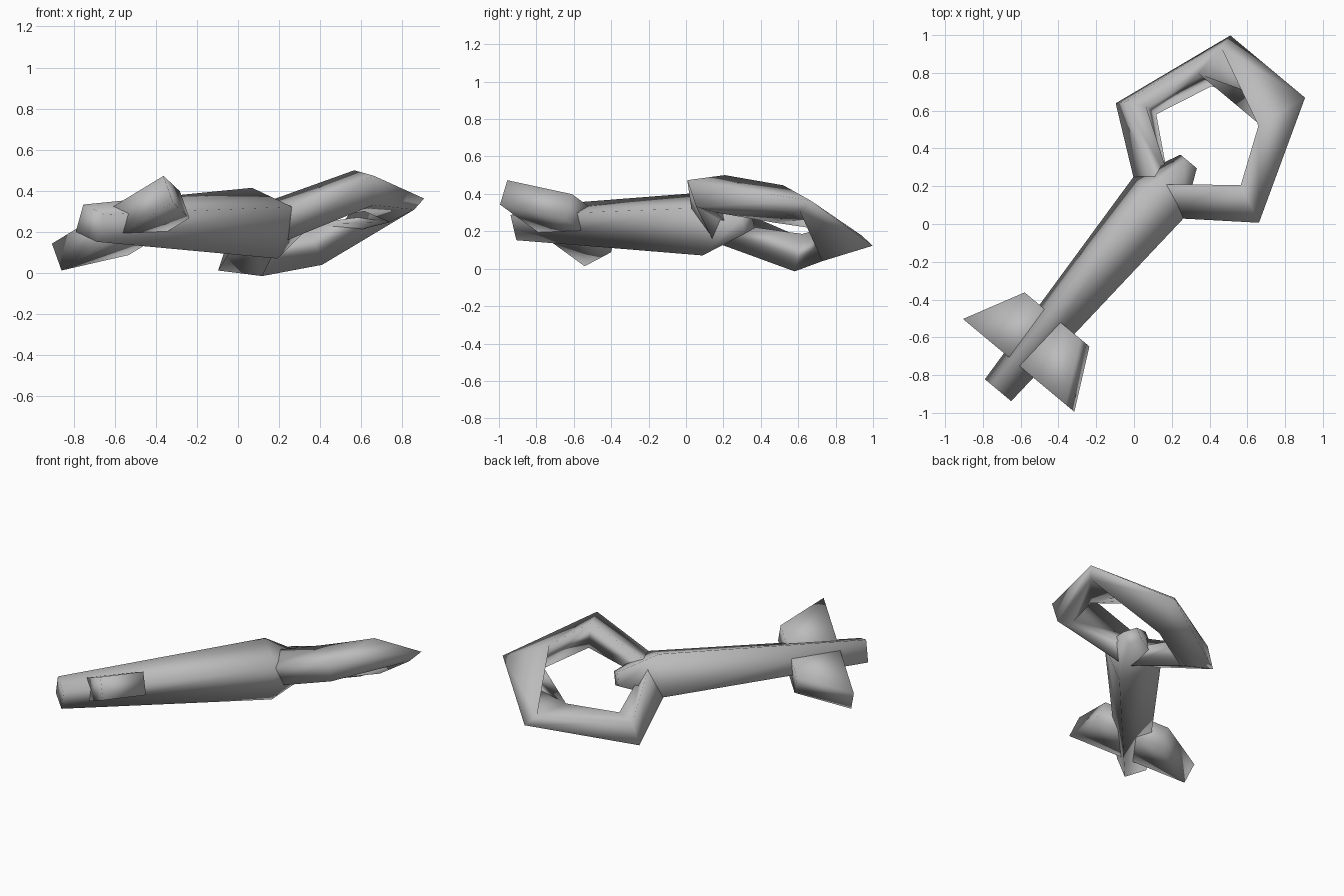
import bpy
import bmesh
import math
from mathutils import Vector

cube = bpy.data.objects.get("Cube")
if cube:
    bpy.data.objects.remove(cube, do_unlink=True)

# Single flat grey
grey = bpy.data.materials.new("plain grey")
grey.use_nodes = True
grey.diffuse_color = (0.5, 0.5, 0.5, 1)
grey.node_tree.nodes["Principled BSDF"].inputs["Base Color"].default_value = (0.5, 0.5, 0.5, 1)

# The key's own frame: along the shaft, across the ring, and out of its plane
TILT = math.radians(25)
CENTRE = Vector((0.13, 0.14, 0.243))
ALONG = Vector((0.64, 0.768, 0))
SIDE = Vector((0.768, -0.64, 0))
UP = Vector((0, 0, 1))
ACROSS = SIDE * math.cos(TILT) + UP * math.sin(TILT)
OUT = UP * math.cos(TILT) - SIDE * math.sin(TILT)


def place(p):
    return CENTRE + ALONG * p[0] + ACROSS * p[1] + OUT * p[2]


def half_turn(p):
    """Turn a point half way round the shaft axis."""
    return (p[0], -p[1], -p[2])


def loft(name, sections, closed=False):
    """Skin a row of four-sided sections, as a ring or with capped ends."""
    bm = bmesh.new()
    rows = [[bm.verts.new(place(p)) for p in sec] for sec in sections]
    pairs = list(zip(rows, rows[1:]))
    if closed:
        pairs.append((rows[-1], rows[0]))
    else:
        bm.faces.new(rows[0])
        bm.faces.new(rows[-1])
    for a, b in pairs:
        for i in range(4):
            j = (i + 1) % 4
            bm.faces.new((a[i], a[j], b[j], b[i]))
    bmesh.ops.recalc_face_normals(bm, faces=bm.faces)
    for f in bm.faces:
        f.smooth = True
    mesh = bpy.data.meshes.new(name)
    bm.to_mesh(mesh)
    bm.free()
    mesh.materials.append(grey)
    obj = bpy.data.objects.new(name, mesh)
    bpy.context.collection.objects.link(obj)
    return obj


# Shaft: tapered diamond bar with a pointed head
def diamond(s, r):
    return [(s, r, 0), (s, 0, r), (s, -r, 0), (s, 0, -r)]


loft("shaft", [diamond(-1.328, 0.1), diamond(0, 0.19), diamond(0.249, 0.062)])

# Bow: five-sided twisted ring; sections run outer, top, inner, bottom
root = [(-0.13, 0, 0), (0.05, 0, 0.11), (0.1, 0, 0), (0.05, 0, -0.11)]
shoulder = [(0.238, 0.545, 0), (0.331, 0.373, 0.11), (0.328, 0.35, -0.1), (0.273, 0.455, -0.115)]
crown = [(0.903, 0.284, 0), (0.631, 0.233, 0.115), (0.64, 0.235, -0.105), (0.825, 0.262, -0.05)]


def opposite(sec):
    o, t, i, x = map(half_turn, sec)
    return [o, x, i, t]


loft("bow_ring", [root, shoulder, crown, opposite(crown), opposite(shoulder)], closed=True)

# Teeth: slanted slabs on both sides of the shaft
FRONT, REAR, THICK = -0.84, -1.157, 0.072


def slab(front_w, rear_w):
    return [(FRONT, front_w, THICK), (REAR, rear_w, THICK),
            (REAR, rear_w, -THICK), (FRONT, front_w, -THICK)]


tooth = [slab(0, 0), slab(0.213, 0.39)]
loft("left_tooth", tooth)
loft("right_tooth", [[half_turn(p) for p in sec] for sec in tooth])
